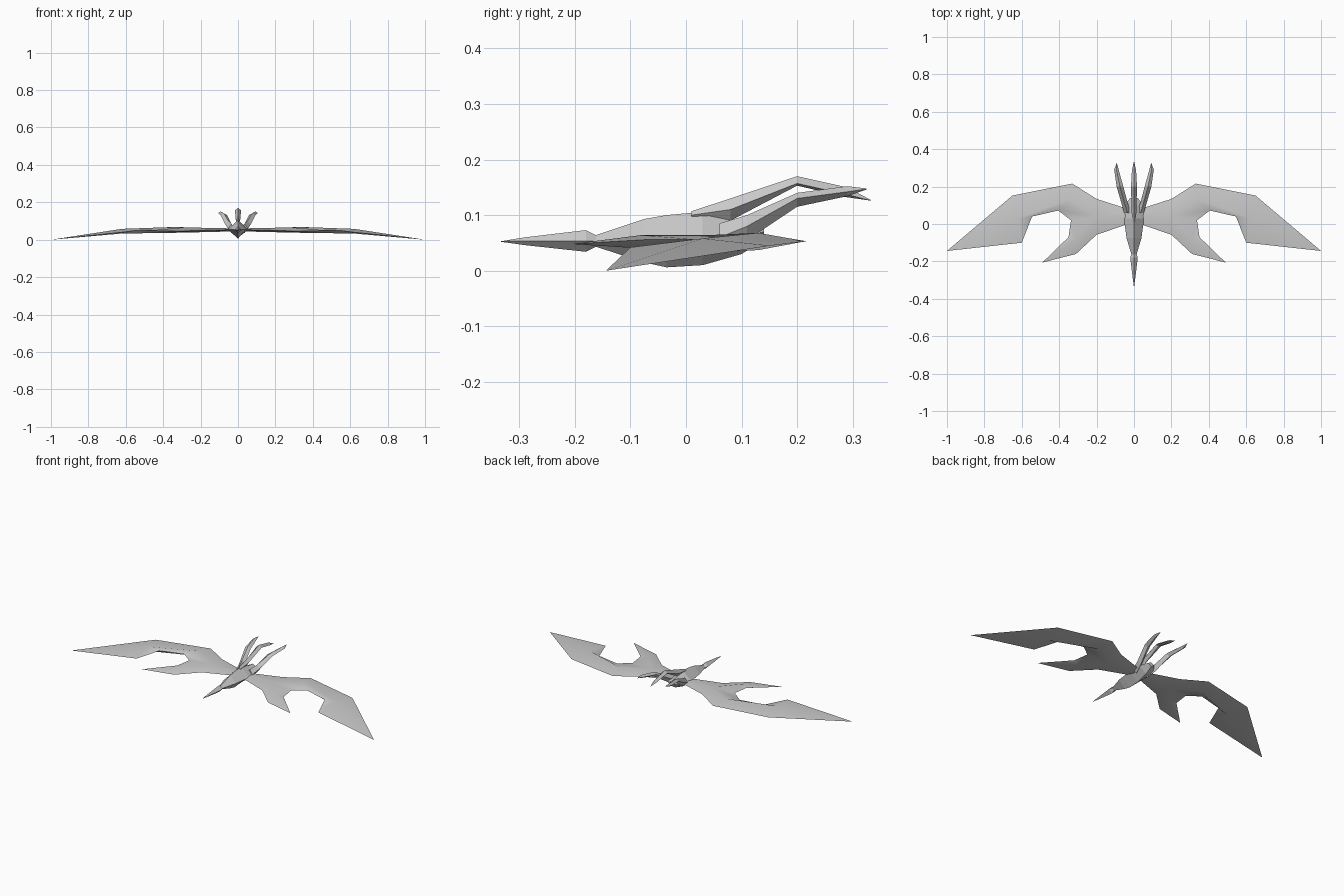
import bpy, bmesh

cube = bpy.data.objects.get("Cube")
if cube:
    bpy.data.objects.remove(cube, do_unlink=True)

grey = bpy.data.materials.new("light_grey")
grey.use_nodes = True
colour = (0.6, 0.6, 0.6, 1)
grey.diffuse_color = colour
grey.node_tree.nodes["Principled BSDF"].inputs["Base Color"].default_value = colour


def finish(name, bm, mirror=False, smooth=False):
    """Clean the mesh, link it as an object and give it the shared material."""
    bmesh.ops.remove_doubles(bm, verts=bm.verts, dist=0.0005)
    bmesh.ops.recalc_face_normals(bm, faces=bm.faces)
    mesh = bpy.data.meshes.new(name)
    bm.to_mesh(mesh)
    bm.free()
    mesh.materials.append(grey)
    obj = bpy.data.objects.new(name, mesh)
    bpy.context.collection.objects.link(obj)
    if mirror:
        obj.modifiers.new("Mirror", "MIRROR").use_axis[0] = True
    if smooth:
        bpy.ops.object.select_all(action="DESELECT")
        obj.select_set(True)
        bpy.context.view_layer.objects.active = obj
        bpy.ops.object.shade_smooth_by_angle()
    return obj


def loft(name, stations, mirror=False):
    """Skin diamond sections given as (x, y, half width, top, side, bottom)."""
    bm = bmesh.new()
    rings = []
    for x, y, half, top, side, bottom in stations:
        corners = [(x, top), (x + half, side), (x, bottom), (x - half, side)]
        rings.append([bm.verts.new((cx, y, cz)) for cx, cz in corners])
    for a, b in zip(rings, rings[1:]):
        for i in range(4):
            j = (i + 1) % 4
            bm.faces.new((a[i], a[j], b[j], b[i]))
    bm.faces.new(rings[0])
    bm.faces.new(rings[-1])
    bmesh.ops.dissolve_degenerate(bm, edges=bm.edges, dist=0.0001)
    return finish(name, bm, mirror)


# Body with beak, head and keel
loft("body", [
    (0, -.333, .001, .053, .053, .052),
    (0, -.29, .007, .06, .053, .046),
    (0, -.18, .02, .073, .053, .034),
    (0, -.162, .014, .064, .053, .043),
    (0, -.075, .04, .093, .055, .015),
    (0, -.035, .045, .1, .055, .006),
    (0, .03, .055, .106, .055, .01),
    (0, .1, .05, .085, .06, .03),
    (0, .14, .02, .08, .07, .055)])

# Central tail plume
loft("centre_tail", [
    (0, .01, .01, .107, .1, .09),
    (0, .08, .013, .13, .11, .09),
    (0, .2, .016, .17, .157, .153),
    (0, .29, .011, .15, .137, .132),
    (0, .333, .001, .127, .126, .126)])

# Outer tail plumes
loft("side_tails", [
    (.035, .06, .018, .085, .06, .035),
    (.05, .11, .017, .1, .08, .055),
    (.075, .2, .018, .14, .13, .115),
    (.094, .29, .012, .152, .142, .134),
    (.092, .325, .001, .148, .147, .146)], mirror=True)

# Wing outline from root, round the outer tip and inner prong, back to root
outline = [
    (0, .07, .055), (.2, .134, .056), (.33, .216, .053), (.65, .152, .045),
    (1, -.144, 0), (.6, -.1, .042), (.545, .04, .05), (.405, .072, .054),
    (.337, .02, .056), (.35, -.07, .056), (.49, -.206, .048),
    (.31, -.16, .046), (.2, -.057, .05), (0, .01, .055)]
# Inner ridge points as (x, y, top, bottom)
ridge = [
    (0, .045, .06, .045), (.2, .04, .064, .04), (.34, .13, .068, .037),
    (.62, .03, .058, .033), (.31, -.08, .064, .04)]
panels = [
    (0, 1, "b", "a"), (1, 2, "c", "b"), (2, 3, "d", "c"), (3, 4, "d"),
    (4, 5, "d"), (5, 6, "d"), (6, 7, "c", "d"), (7, 8, "b", "c"),
    (8, 9, "e", "b"), (9, 10, "e"), (10, 11, "e"), (11, 12, "b", "e"),
    (12, 13, "a", "b")]

bm = bmesh.new()
edge = [bm.verts.new(p) for p in outline]
for layer in (2, 3):
    inner = {k: bm.verts.new((p[0], p[1], p[layer])) for k, p in zip("abcde", ridge)}
    for panel in panels:
        bm.faces.new([inner[k] if isinstance(k, str) else edge[k] for k in panel])
finish("wings", bm, mirror=True, smooth=True)
